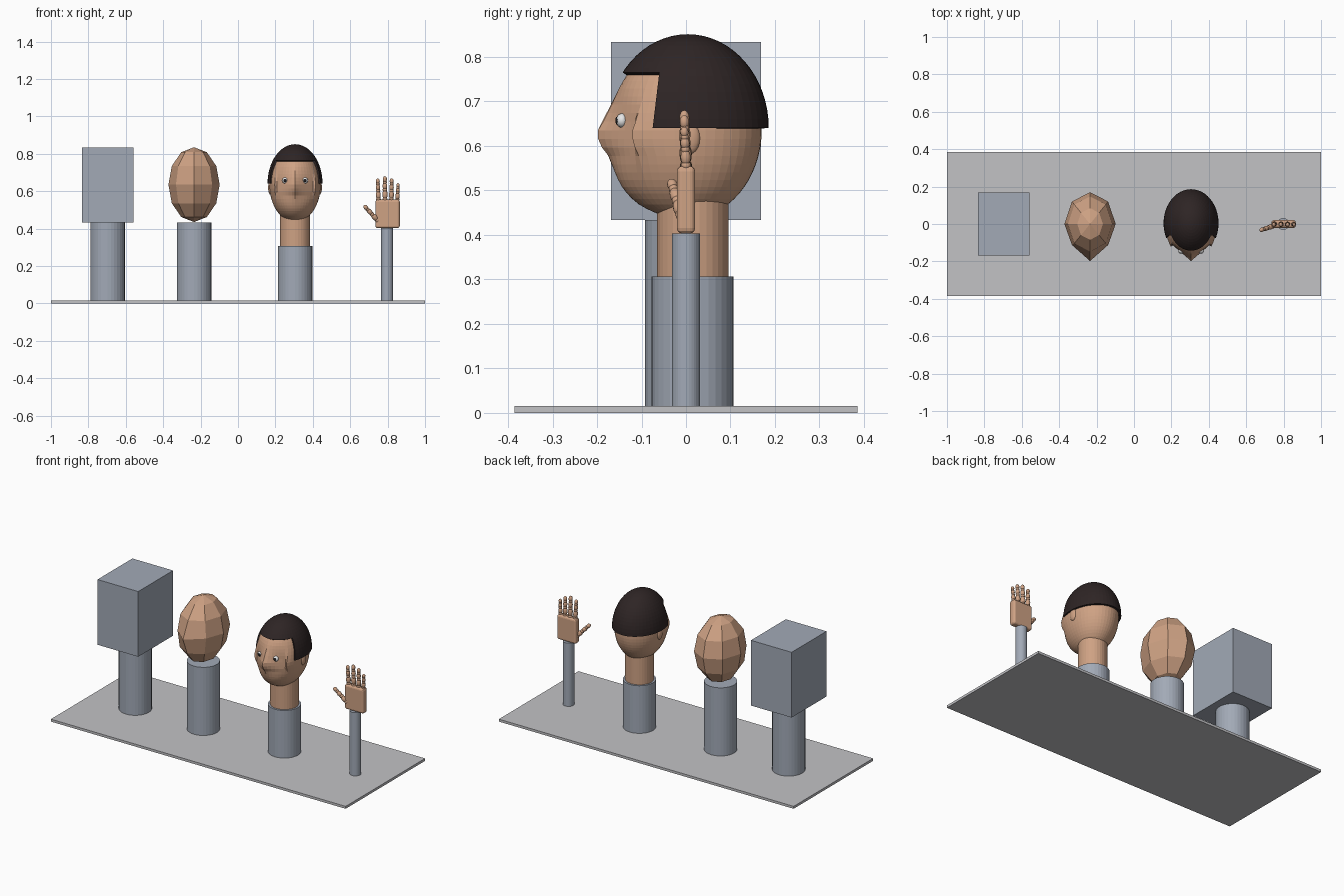
import bpy, bmesh, math
from mathutils import Vector, Matrix

if "Cube" in bpy.data.objects:
    bpy.data.objects.remove(bpy.data.objects["Cube"])


def material(name, rgb):
    m = bpy.data.materials.new(name)
    m.diffuse_color = (*rgb, 1)
    m.use_nodes = True
    m.node_tree.nodes["Principled BSDF"].inputs["Base Color"].default_value = m.diffuse_color
    return m


STONE = material("base grey", (0.54, 0.54, 0.56))
STEEL = material("blue grey", (0.36, 0.40, 0.47))
SKIN = material("skin", (0.62, 0.36, 0.23))
HAIR = material("dark brown", (0.027, 0.018, 0.018))
WHITE = material("eye white", (0.8, 0.8, 0.8))
BLACK = material("pupil black", (0.012, 0.012, 0.014))


def finish(bm, name, mat, smooth=False):
    me = bpy.data.meshes.new(name)
    bmesh.ops.recalc_face_normals(bm, faces=bm.faces)
    bm.to_mesh(me)
    bm.free()
    me.materials.append(mat)
    for p in me.polygons:
        p.use_smooth = smooth
    ob = bpy.data.objects.new(name, me)
    bpy.context.collection.objects.link(ob)
    return ob


def box(name, center, size, mat, bevel=0):
    bm = bmesh.new()
    bmesh.ops.create_cube(bm, size=1)
    bmesh.ops.scale(bm, vec=size, verts=bm.verts)
    bmesh.ops.translate(bm, vec=center, verts=bm.verts)
    if bevel:
        bmesh.ops.bevel(bm, geom=bm.edges[:], offset=bevel, segments=3,
                        profile=0.5, affect='EDGES')
    return finish(bm, name, mat)


def cylinder(name, x, y, z0, z1, r, mat, sides=32):
    bm = bmesh.new()
    bmesh.ops.create_cone(bm, cap_ends=True, segments=sides, radius1=r,
                          radius2=r, depth=z1 - z0)
    bmesh.ops.translate(bm, vec=(x, y, (z0 + z1) / 2), verts=bm.verts)
    return finish(bm, name, mat)


def ellipsoid_mesh(radii, segs, rings):
    bm = bmesh.new()
    bmesh.ops.create_uvsphere(bm, u_segments=segs, v_segments=rings, radius=1)
    bmesh.ops.scale(bm, vec=radii, verts=bm.verts)
    return bm


def ellipsoid(name, center, radii, mat, segs=16, rings=10):
    bm = ellipsoid_mesh(radii, segs, rings)
    bmesh.ops.translate(bm, vec=center, verts=bm.verts)
    return finish(bm, name, mat, True)


# Head: an ellipsoid whose front is drawn out to a nose and chin
RX, RY, RZ, HEAD_Z = 0.137, 0.17, 0.2, 0.635
BUMP = [(-.2, 0), (-.165, .012), (-.135, .013), (-.085, .009), (-.06, .010),
        (-.028, .028), (0, .028), (.025, .014), (.065, .002), (.11, 0)]


def bump(z):
    for (a, va), (b, vb) in zip(BUMP, BUMP[1:]):
        if a <= z <= b:
            return va + (vb - va) * (z - a) / (b - a)
    return 0


def head(name, x, segs, rings):
    bm = ellipsoid_mesh((RX, RY, RZ), segs, rings)
    for v in bm.verts:
        s = math.sqrt(max(0, 1 - (v.co.z / RZ) ** 2))
        if v.co.y < -1e-4 and s > 0.1:
            tip = RY * s + bump(v.co.z)
            y = v.co.y * tip / (RY * s)
            t = abs(v.co.x) / (0.105 * s)
            if t < 1:
                wedge = -tip + (tip - 0.105 * s) * t
                w = math.exp(-(v.co.z / 0.075) ** 2)
                y += (wedge - y) * w
            v.co.y = y
    bmesh.ops.translate(bm, vec=(x, 0, HEAD_Z), verts=bm.verts)
    return finish(bm, name, SKIN)


# Base and pedestals
box("base", (0, 0, 0.0075), (2, 0.77, 0.015), STONE)
cylinder("block_pedestal", -0.697, 0, 0.015, 0.433, 0.092, STEEL)
cylinder("faceted_head_pedestal", -0.235, 0, 0.015, 0.433, 0.092, STEEL)
cylinder("finished_head_pedestal", 0.305, 0.015, 0.015, 0.307, 0.092, STEEL)
cylinder("hand_pole", 0.797, 0, 0.015, 0.403, 0.032, STEEL)

# Three stages of the head
box("block", (-0.697, 0, 0.633), (0.276, 0.338, 0.4), STEEL)
head("faceted_head", -0.235, 8, 6)
HX = 0.305
cylinder("neck", HX, 0.015, 0.307, 0.53, 0.08, SKIN)
head("finished_head", HX, 48, 32)

# Eyes and ears
for side, sx in (("left", 1), ("right", -1)):
    ellipsoid(side + "_eye", (HX + sx * 0.053, -0.144, 0.657),
              (0.016, 0.013, 0.016), WHITE)
    ellipsoid(side + "_pupil", (HX + sx * 0.053, -0.154, 0.657),
              (0.009, 0.005, 0.009), BLACK)
    ellipsoid(side + "_ear", (HX + sx * 0.132, 0.008, 0.618),
              (0.012, 0.024, 0.036), SKIN)

# Hair: a dome trimmed to a straight fringe and side pieces
bm = ellipsoid_mesh((0.147, 0.182, 0.211), 48, 32)
bmesh.ops.translate(bm, vec=(HX, 0.004, 0.64), verts=bm.verts)
slant = Vector((0, 0.125, -0.015)).normalized()
cuts = [((0, 0, 0.6401), (0, 0, 1)), ((0, 0, 0.765), (0, 0, 1)),
        ((0, -0.06, 0.765), slant)]
for co, no in cuts:
    bmesh.ops.bisect_plane(bm, geom=bm.verts[:] + bm.edges[:] + bm.faces[:],
                           plane_co=co, plane_no=no)
drop = []
for f in bm.faces:
    c = f.calc_center_median()
    ahead = (c - Vector((0, -0.06, 0.765))).dot(slant) < 0
    if c.z < 0.6401 or (c.z < 0.765 and ahead):
        drop.append(f)
bmesh.ops.delete(bm, geom=drop, context='FACES')
hair = finish(bm, "hair", HAIR, False)
mod = hair.modifiers.new("thickness", 'SOLIDIFY')
mod.thickness = 0.012
mod.offset = -1

# Hand: palm, jointed fingers and thumb
box("palm", (0.8, 0, 0.479), (0.13, 0.041, 0.152), SKIN, 0.012)


def digit(name, start, end, r, shares):
    bm = bmesh.new()
    a, d = Vector(start), Vector(end) - Vector(start)
    turn = d.to_track_quat('Z', 'Y').to_matrix().to_4x4()
    pos = 0
    for i, share in enumerate(shares):
        rr = r * (1 - 0.1 * i)
        half = d.length * share / 2
        mid = a + d * (pos + share / 2)
        bmesh.ops.create_uvsphere(
            bm, u_segments=12, v_segments=8, radius=1,
            matrix=Matrix.Translation(mid) @ turn @
            Matrix.Diagonal((rr * 0.9, rr * 0.9, half * 1.08, 1)))
        # knuckle at the start of each segment
        bmesh.ops.create_uvsphere(
            bm, u_segments=12, v_segments=8, radius=rr * 0.85,
            matrix=Matrix.Translation(a + d * pos))
        pos += share
    finish(bm, name, SKIN, True)


FINGERS = [("index", 0.751, 0.667, 0.015), ("middle", 0.786, 0.679, 0.016),
           ("ring", 0.820, 0.668, 0.015), ("little", 0.852, 0.642, 0.013)]
for label, x, top, r in FINGERS:
    digit(label + "_finger", (x, 0, 0.556), (x + (x - 0.8) * 0.08, -0.004, top),
          r, (0.42, 0.32, 0.26))
digit("thumb", (0.745, -0.010, 0.445), (0.674, -0.034, 0.523), 0.016,
      (0.40, 0.34, 0.26))
